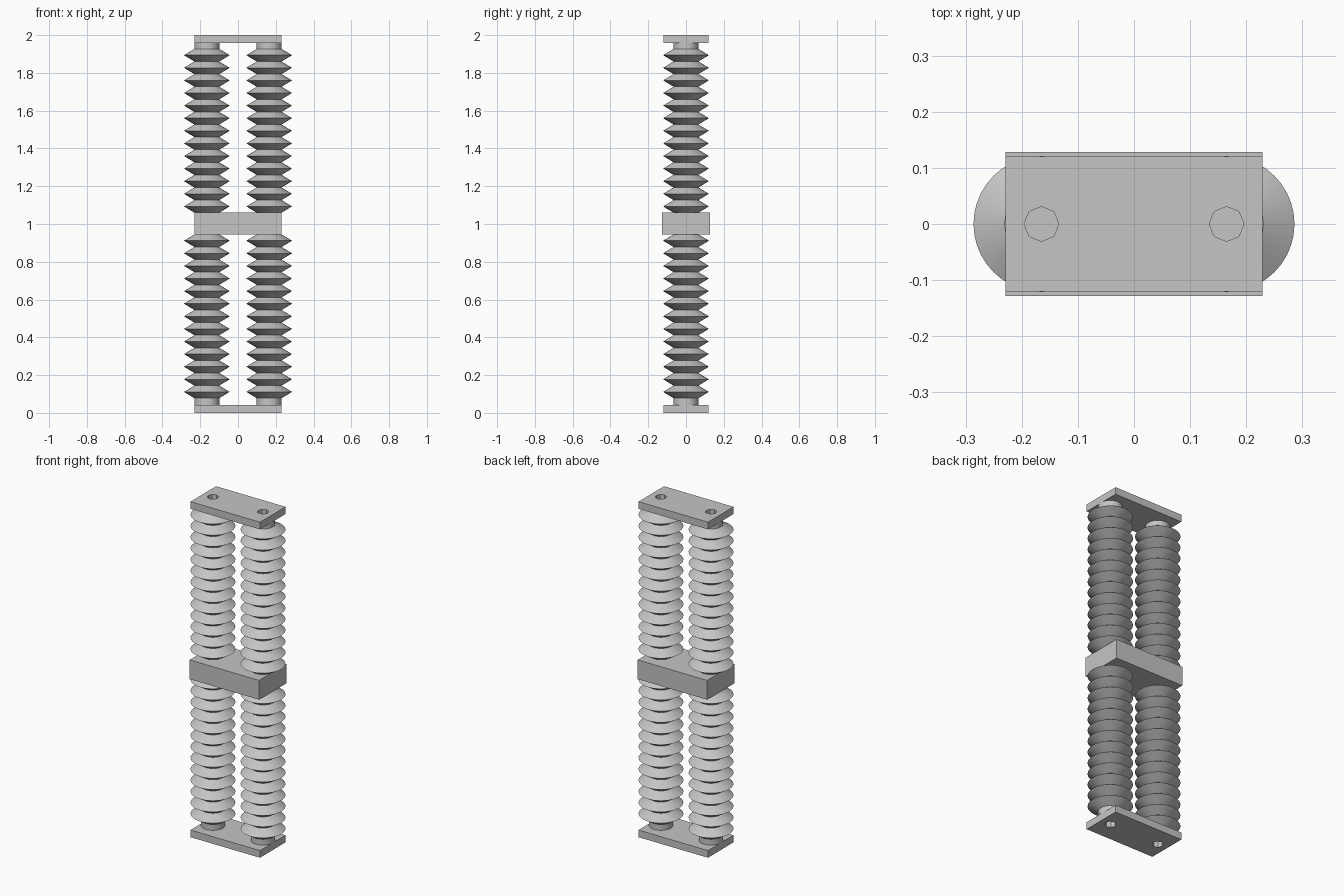
import bpy, bmesh, math
from mathutils import Matrix

if "Cube" in bpy.data.objects:
    bpy.data.objects.remove(bpy.data.objects["Cube"])

# Single pale grey finish
grey = bpy.data.materials.new("pale_grey")
grey.use_nodes = True
colour = (0.56, 0.56, 0.56, 1)
grey.diffuse_color = colour
grey.node_tree.nodes["Principled BSDF"].inputs["Base Color"].default_value = colour

COLUMN_X = 0.165
PLATE = 0.043          # end plate thickness
SHEDS = 13             # ribs on each insulator
CORE_R, SHED_R, HOLE_R = 0.066, 0.121, 0.031
BLOCK_LOW, BLOCK_HIGH = 0.945, 1.06


def add_object(name, bm):
    bmesh.ops.recalc_face_normals(bm, faces=bm.faces)
    mesh = bpy.data.meshes.new(name)
    bm.to_mesh(mesh)
    bm.free()
    mesh.materials.append(grey)
    obj = bpy.data.objects.new(name, mesh)
    bpy.context.collection.objects.link(obj)
    return obj


def activate(obj):
    bpy.ops.object.select_all(action='DESELECT')
    obj.select_set(True)
    bpy.context.view_layer.objects.active = obj


def box(name, half_x, half_y, low, high):
    bm = bmesh.new()
    bmesh.ops.create_cube(bm, size=2)
    for v in bm.verts:
        v.co = (v.co.x * half_x, v.co.y * half_y, high if v.co.z > 0 else low)
    return add_object(name, bm)


def lathe(name, profile, x, sides=40):
    """Closed solid of revolution from (radius, height) points."""
    bm = bmesh.new()
    rings = []
    for r, z in profile:
        angles = [math.tau * i / sides for i in range(sides)]
        rings.append([bm.verts.new((x + r * math.cos(a), r * math.sin(a), z)) for a in angles])
    for lower, upper in zip(rings, rings[1:]):
        for i in range(sides):
            j = (i + 1) % sides
            bm.faces.new((lower[i], lower[j], upper[j], upper[i]))
    bm.faces.new(rings[0])
    bm.faces.new(rings[-1])
    obj = add_object(name, bm)
    activate(obj)
    bpy.ops.object.shade_smooth_by_angle(angle=math.radians(30))
    return obj


def end_plate(name, low, high):
    """Flat plate with two octagonal bolt holes."""
    plate = box(name, 0.229, 0.12, low, high)
    bm = bmesh.new()
    for x in (-COLUMN_X, COLUMN_X):
        bmesh.ops.create_cone(bm, cap_ends=True, segments=8, radius1=HOLE_R, radius2=HOLE_R,
                              depth=0.2, matrix=Matrix.Translation((x, 0, (low + high) / 2)))
    cutter = add_object("hole_cutter", bm)
    cutter.hide_render = True
    mod = plate.modifiers.new("holes", 'BOOLEAN')
    mod.operation = 'DIFFERENCE'
    mod.solver = 'EXACT'
    mod.object = cutter
    activate(plate)
    bpy.ops.object.modifier_apply(modifier=mod.name)
    bpy.data.objects.remove(cutter)


# Plates and middle block
end_plate("bottom_plate", 0, PLATE)
end_plate("top_plate", 2 - PLATE, 2)
box("middle_block", 0.229, 0.128, BLOCK_LOW, BLOCK_HIGH)

# Ribbed insulators: ribs grow away from the block, then a plain neck
pitch = 0.0667
for side, x in (("right", -COLUMN_X), ("left", COLUMN_X)):
    for level, start, way, end in (("upper", BLOCK_HIGH, 1, 2 - PLATE),
                                   ("lower", BLOCK_LOW, -1, PLATE)):
        profile = [(CORE_R, start)]
        for i in range(SHEDS):
            base = start + way * pitch * i
            profile += [(SHED_R, base + way * pitch / 2), (CORE_R, base + way * pitch)]
        profile.append((CORE_R, end))
        lathe(f"{level}_{side}_insulator", profile, x)
